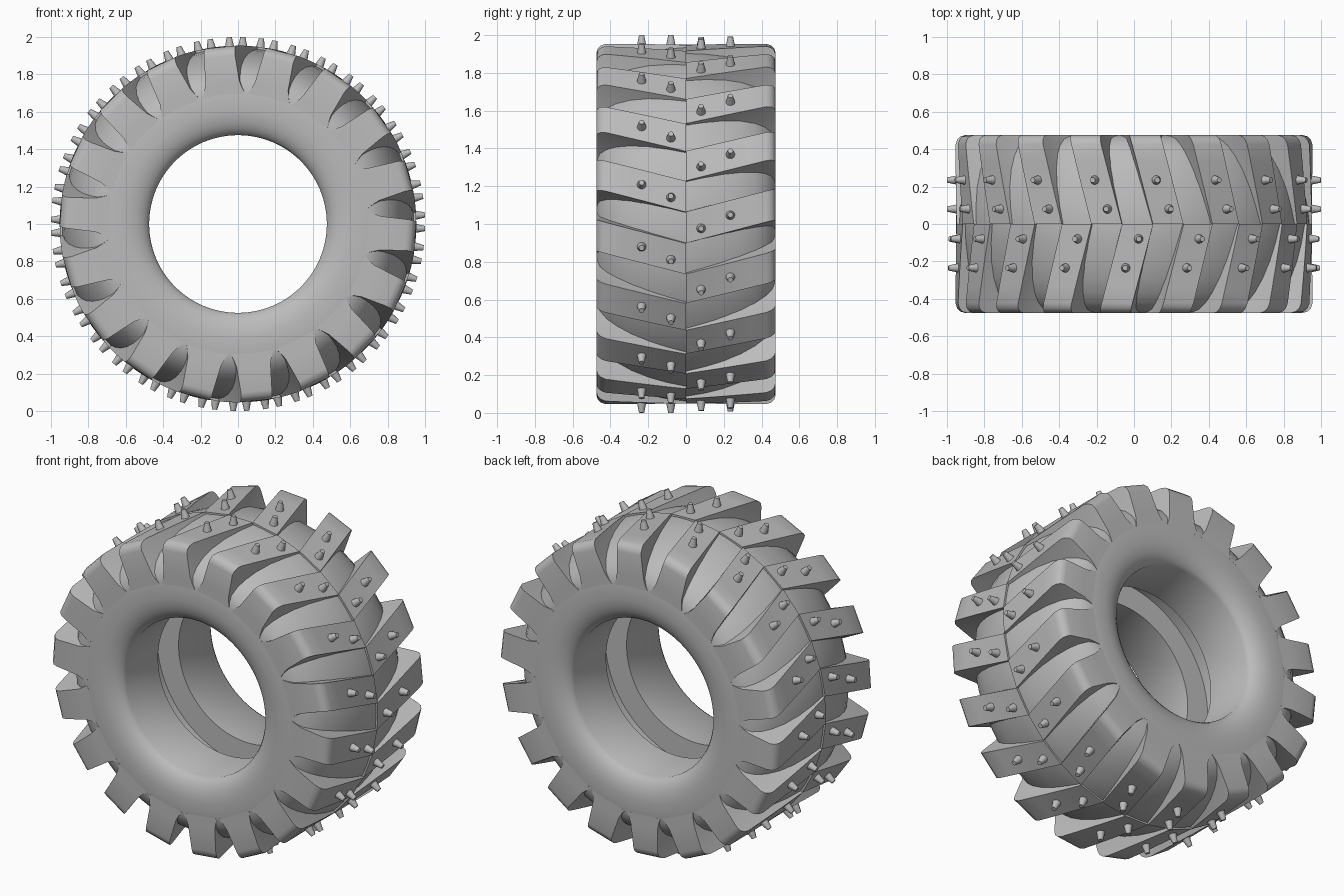
import bpy, bmesh
from math import cos, sin, radians
from mathutils import Vector, Matrix

cube = bpy.data.objects.get("Cube")
if cube:
    bpy.data.objects.remove(cube, do_unlink=True)

LUGS = 18            # lugs on each half of the tread
PITCH = 360 / LUGS
SLANT = 15.8         # degrees of twist per unit of width
LUG_TOP = 0.95
CENTRE = Vector((0, 0, 1))

rubber = bpy.data.materials.new("grey_rubber")
rubber.use_nodes = True
colour = (0.5, 0.5, 0.5, 1)
rubber.diffuse_color = colour
rubber.node_tree.nodes["Principled BSDF"].inputs["Base Color"].default_value = colour


def finish(bm, name, angle=35):
    bmesh.ops.recalc_face_normals(bm, faces=bm.faces)
    mesh = bpy.data.meshes.new(name)
    bm.to_mesh(mesh)
    bm.free()
    mesh.materials.append(rubber)
    obj = bpy.data.objects.new(name, mesh)
    bpy.context.collection.objects.link(obj)
    bpy.ops.object.select_all(action='DESELECT')
    obj.select_set(True)
    bpy.context.view_layer.objects.active = obj
    bpy.ops.object.shade_smooth_by_angle(angle=radians(angle))
    return obj


def axes(deg):
    """Radial and tangential directions around the axle."""
    a = radians(deg)
    return Vector((cos(a), 0, sin(a))), Vector((-sin(a), 0, cos(a)))


# Carcass: crowned half profile (radius, y), mirrored and revolved
half = [(0.94, 0), (0.93, 0.10), (0.912, 0.20), (0.885, 0.29), (0.85, 0.365),
        (0.81, 0.42), (0.765, 0.455), (0.73, 0.469), (0.695, 0.475),
        (0.61, 0.475), (0.575, 0.471), (0.54, 0.462), (0.51, 0.448),
        (0.488, 0.43), (0.475, 0.41), (0.475, 0.10), (0.62, 0.10)]
profile = half + [(r, -y) for r, y in reversed(half[1:])]
bm = bmesh.new()
STEPS = 108
rings = []
for i in range(STEPS):
    radial, _ = axes(360 * i / STEPS)
    rings.append([bm.verts.new(CENTRE + radial * r + Vector((0, y, 0)))
                  for r, y in profile])
n = len(profile)
for i in range(STEPS):
    a, b = rings[i], rings[(i + 1) % STEPS]
    for j in range(n):
        k = (j + 1) % n
        bm.faces.new((a[j], a[k], b[k], b[j]))
finish(bm, "tyre_carcass")


# Lugs: slanted bars with a rounded shoulder and a flared foot
stations = [(0, LUG_TOP), (0.12, LUG_TOP), (0.24, LUG_TOP), (0.34, LUG_TOP),
            (0.425, LUG_TOP), (0.45, 0.942), (0.468, 0.925), (0.475, 0.90)]


def add_lug(bm, deg, side):
    sections = []
    for y, top in stations:
        radial, tangent = axes(deg + SLANT * y)
        levels = [(0.69, 0.115), (0.72, 0.102), (0.76, 0.091), (top, 0.083)]
        outline = [(r, -w) for r, w in levels] + [(r, w) for r, w in reversed(levels)]
        sections.append([bm.verts.new(CENTRE + radial * r + tangent * w
                                      + Vector((0, side * y, 0)))
                         for r, w in outline])
    for a, b in zip(sections, sections[1:]):
        for j in range(len(a)):
            k = (j + 1) % len(a)
            bm.faces.new((a[j], a[k], b[k], b[j]))
    bm.faces.new(sections[0])
    bm.faces.new(sections[-1])


# Studs: short tapered pins, two on every lug
def add_stud(bm, deg, y):
    radial, _ = axes(deg)
    turn = radial.to_track_quat('Z', 'Y').to_matrix().to_4x4()
    place = Matrix.Translation(CENTRE + radial * 0.97 + Vector((0, y, 0)))
    bmesh.ops.create_cone(bm, cap_ends=True, segments=16, radius1=0.026,
                          radius2=0.014, depth=0.06, matrix=place @ turn)


for name, side, start in (("front", -1, 88.8), ("back", 1, 78.9)):
    lugs, studs = bmesh.new(), bmesh.new()
    for i in range(LUGS):
        deg = start + i * PITCH
        add_lug(lugs, deg, side)
        add_stud(studs, deg - 0.3, side * 0.08)
        add_stud(studs, deg + 3.9, side * 0.235)
    finish(lugs, name + "_tread_lugs")
    finish(studs, name + "_studs")
